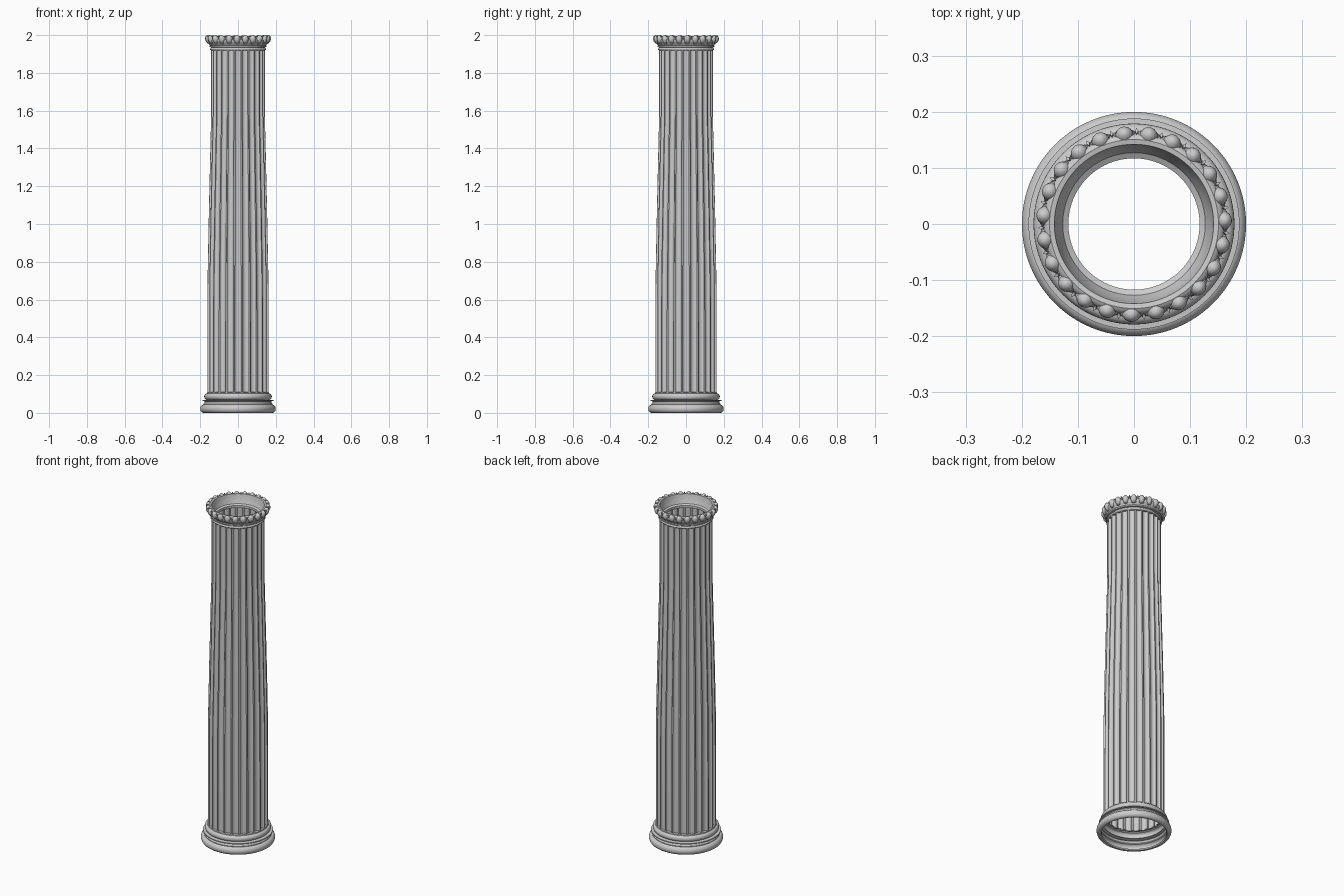
import bpy, bmesh, math
from mathutils import Matrix

if "Cube" in bpy.data.objects:
    bpy.data.objects.remove(bpy.data.objects["Cube"])

FLUTES, EGGS = 24, 23


def finish(name, bm, angle=35):
    bmesh.ops.recalc_face_normals(bm, faces=bm.faces)
    me = bpy.data.meshes.new(name)
    bm.to_mesh(me)
    bm.free()
    ob = bpy.data.objects.new(name, me)
    bpy.context.collection.objects.link(ob)
    bpy.ops.object.select_all(action='DESELECT')
    ob.select_set(True)
    bpy.context.view_layer.objects.active = ob
    bpy.ops.object.shade_smooth_by_angle(angle=math.radians(angle))
    return ob


def skin(bm, rings):
    rows = [[bm.verts.new(p) for p in ring] for ring in rings]
    n = len(rows[0])
    for a, b in zip(rows, rows[1:]):
        for i in range(n):
            j = (i + 1) % n
            bm.faces.new((a[i], a[j], b[j], b[i]))


def lathe(name, profile, n=96):
    bm = bmesh.new()
    skin(bm, [[(r * math.cos(2 * math.pi * i / n), r * math.sin(2 * math.pi * i / n), z)
               for i in range(n)] for r, z in profile])
    return finish(name, bm)


def arc(cr, cz, rr, rz, a0, a1, n=10):
    return [(cr + rr * math.cos(math.radians(a0 + (a1 - a0) * k / n)),
             cz + rz * math.sin(math.radians(a0 + (a1 - a0) * k / n))) for k in range(n + 1)]


# Base: large torus, scotia with thin fillet, small torus, apophyge
lathe("base_moulding",
      [(0.172, 0.008)] + arc(0.182, 0.022, 0.018, 0.022, -110, 90)
      + [(0.182, 0.048), (0.178, 0.052)] + arc(0.188, 0.058, 0.012, 0.006, 200, 140, 4)
      + [(0.188, 0.062), (0.188, 0.067), (0.17, 0.068)]
      + arc(0.164, 0.086, 0.015, 0.017, -85, 85) + [(0.164, 0.108), (0.15, 0.11)])


# Fluted shaft: one open sheet, straight below, tapering, straight above
def shaft_ring(R, z):
    pts = []
    pitch = 2 * math.pi / FLUTES
    half = 0.41
    for f in range(FLUTES):
        for k in range(11):
            t = math.pi * k / 10
            ang = (f - half * math.cos(t)) * pitch
            r = R - 0.085 * R * math.sin(t)
            pts.append((r * math.cos(ang), r * math.sin(ang), z))
    return pts


bm = bmesh.new()
skin(bm, [shaft_ring(R, z) for R, z in
          [(0.163, 0.105), (0.163, 0.36), (0.162, 0.71), (0.155, 1.07),
           (0.143, 1.58), (0.143, 1.925)]])
finish("fluted_shaft", bm, 30)

# Neck: fillet and bead below the capital, closing to an inner lip
lathe("neck_ring",
      [(0.117, 1.922), (0.143, 1.918)] + arc(0.143, 1.926, 0.006, 0.006, -80, 80, 6)
      + [(0.143, 1.935), (0.151, 1.937), (0.151, 1.944), (0.146, 1.947)])

# Capital bed: ovolo outside, stepped hollow inside
lathe("capital_bed",
      [(0.146, 1.944), (0.152, 1.95)] + arc(0.148, 1.975, 0.015, 0.021, -60, 80, 8)
      + [(0.142, 1.994), (0.139, 1.98), (0.135, 1.962), (0.13, 1.95),
         (0.127, 1.942), (0.117, 1.936), (0.117, 1.922)])


def place(i, r, z, tilt, scale):
    a = 2 * math.pi * i / EGGS + math.radians(2.3)
    return (Matrix.Rotation(a, 4, 'Z') @ Matrix.Translation((r, 0, z))
            @ Matrix.Rotation(tilt, 4, 'Y') @ Matrix.Diagonal((*scale, 1)))


# Eggs
bm = bmesh.new()
for i in range(EGGS):
    bmesh.ops.create_uvsphere(bm, u_segments=18, v_segments=12, radius=1,
                              matrix=place(i, 0.158, 1.9775, 0.3, (0.016, 0.0165, 0.023)))
finish("capital_eggs", bm, 60)

# Shell rims: a thin hoop round each egg
bm = bmesh.new()
for i in range(EGGS):
    M = place(i, 0.158, 1.976, 0.3, (1, 1, 1))
    rows = []
    for k in range(17):
        t = math.radians(-220 + 260 * k / 16)
        rows.append([M @ Matrix.Translation((0, 0, 0)) @ (Matrix.Translation(
            (0.005 * math.cos(s), (0.0182 + 0.0018 * math.sin(s)) * math.cos(t),
             (0.0225 + 0.0018 * math.sin(s)) * math.sin(t))).to_translation())
            for s in [2 * math.pi * q / 6 for q in range(6)]])
    skin(bm, rows)
finish("egg_shell_rims", bm, 60)

# Darts between the eggs
bm = bmesh.new()
for i in range(EGGS):
    bmesh.ops.create_cone(bm, cap_ends=True, segments=4, radius1=0.001, radius2=0.0045,
                          depth=0.04, matrix=place(i + 0.5, 0.16, 1.975, 0.3, (1.3, 0.7, 1)))
finish("capital_darts", bm)
